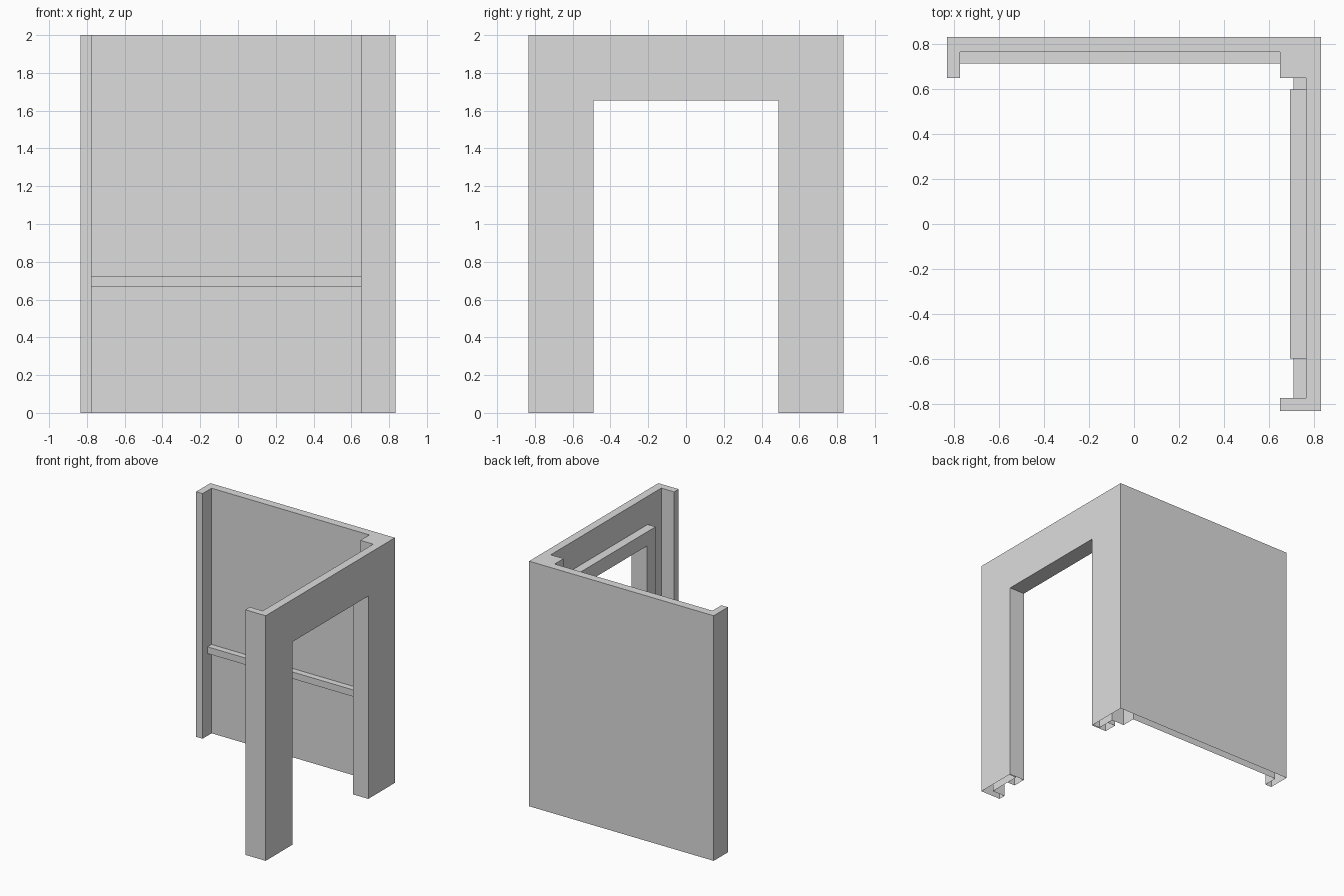
import bpy
import bmesh
from mathutils import Vector

cube = bpy.data.objects.get("Cube")
if cube:
    bpy.data.objects.remove(cube, do_unlink=True)

plaster = bpy.data.materials.new("light_grey")
plaster.use_nodes = True
GREY = (0.72, 0.72, 0.72, 1)
plaster.diffuse_color = GREY
plaster.node_tree.nodes["Principled BSDF"].inputs["Base Color"].default_value = GREY

HALF, HEIGHT = 0.833, 2.0
INNER = 0.766         # inner face of both walls
POST = 0.65           # inner edge of the posts
LEFT = -0.775         # inner face of the free end post
OPENING, DOOR_TOP = 0.5, 1.67
JAMB, LINTEL = 0.49, 1.655    # clear opening inside the frame
FRAME, FRAME_X = 0.6, 0.695   # outer half width and inner face of the frame
RAIL_LOW, RAIL_HIGH = 0.67, 0.725


def prism(name, plan, z0, z1):
    """Extrude a plan outline from z0 up to z1."""
    bm = bmesh.new()
    base = bm.faces.new([bm.verts.new((x, y, z0)) for x, y in plan])
    top = bmesh.ops.extrude_face_region(bm, geom=[base])["geom"]
    verts = [g for g in top if isinstance(g, bmesh.types.BMVert)]
    bmesh.ops.translate(bm, verts=verts, vec=Vector((0, 0, z1 - z0)))
    bmesh.ops.recalc_face_normals(bm, faces=bm.faces)
    mesh = bpy.data.meshes.new(name)
    bm.to_mesh(mesh)
    bm.free()
    mesh.materials.append(plaster)
    obj = bpy.data.objects.new(name, mesh)
    bpy.context.collection.objects.link(obj)
    return obj


def box(name, x0, x1, y0, y1, z0, z1):
    return prism(name, [(x0, y0), (x1, y0), (x1, y1), (x0, y1)], z0, z1)


def open_base(obj):
    """Remove the faces that rest on the ground."""
    bm = bmesh.new()
    bm.from_mesh(obj.data)
    ground = [f for f in bm.faces if all(v.co.z < 0.001 for v in f.verts)]
    bmesh.ops.delete(bm, geom=ground, context='FACES')
    bm.to_mesh(obj.data)
    bm.free()


# Back wall, side wall and their three posts as one plan outline
walls = prism("walls", [
    (-HALF, HALF), (-HALF, POST), (LEFT, POST), (LEFT, INNER),
    (POST, INNER), (POST, POST), (INNER, POST), (INNER, LEFT),
    (POST, LEFT), (POST, -HALF), (HALF, -HALF), (HALF, HALF)], 0, HEIGHT)

# Doorway opening
cutter = box("doorway_cutter", 0.7, 0.9, -OPENING, OPENING, -0.1, DOOR_TOP)
cutter.hide_render = True
cut = walls.modifiers.new("doorway", 'BOOLEAN')
cut.operation = 'DIFFERENCE'
cut.solver = 'EXACT'
cut.object = cutter
bpy.context.view_layer.objects.active = walls
bpy.ops.object.modifier_apply(modifier=cut.name)
bpy.data.objects.remove(cutter, do_unlink=True)
open_base(walls)

# Door frame: jambs and header stand on the inner face and line the opening
for name, side in (("front_jamb", -1), ("back_jamb", 1)):
    plan = [(FRAME_X, JAMB), (HALF, JAMB), (HALF, OPENING),
            (INNER, OPENING), (INNER, FRAME), (FRAME_X, FRAME)]
    open_base(prism(name, [(x, side * y) for x, y in plan], 0, LINTEL))
box("door_header", FRAME_X, INNER, -FRAME, FRAME, LINTEL, 1.77)
box("header_lining", INNER, HALF, -OPENING, OPENING, LINTEL, DOOR_TOP)

# Horizontal rails along the back wall and beside the door frame
box("back_rail", LEFT, POST, 0.715, INNER, RAIL_LOW, RAIL_HIGH)
box("side_rail_front", 0.71, INNER, LEFT, -FRAME, RAIL_LOW, RAIL_HIGH)
box("side_rail_back", 0.71, INNER, FRAME, POST, RAIL_LOW, RAIL_HIGH)
